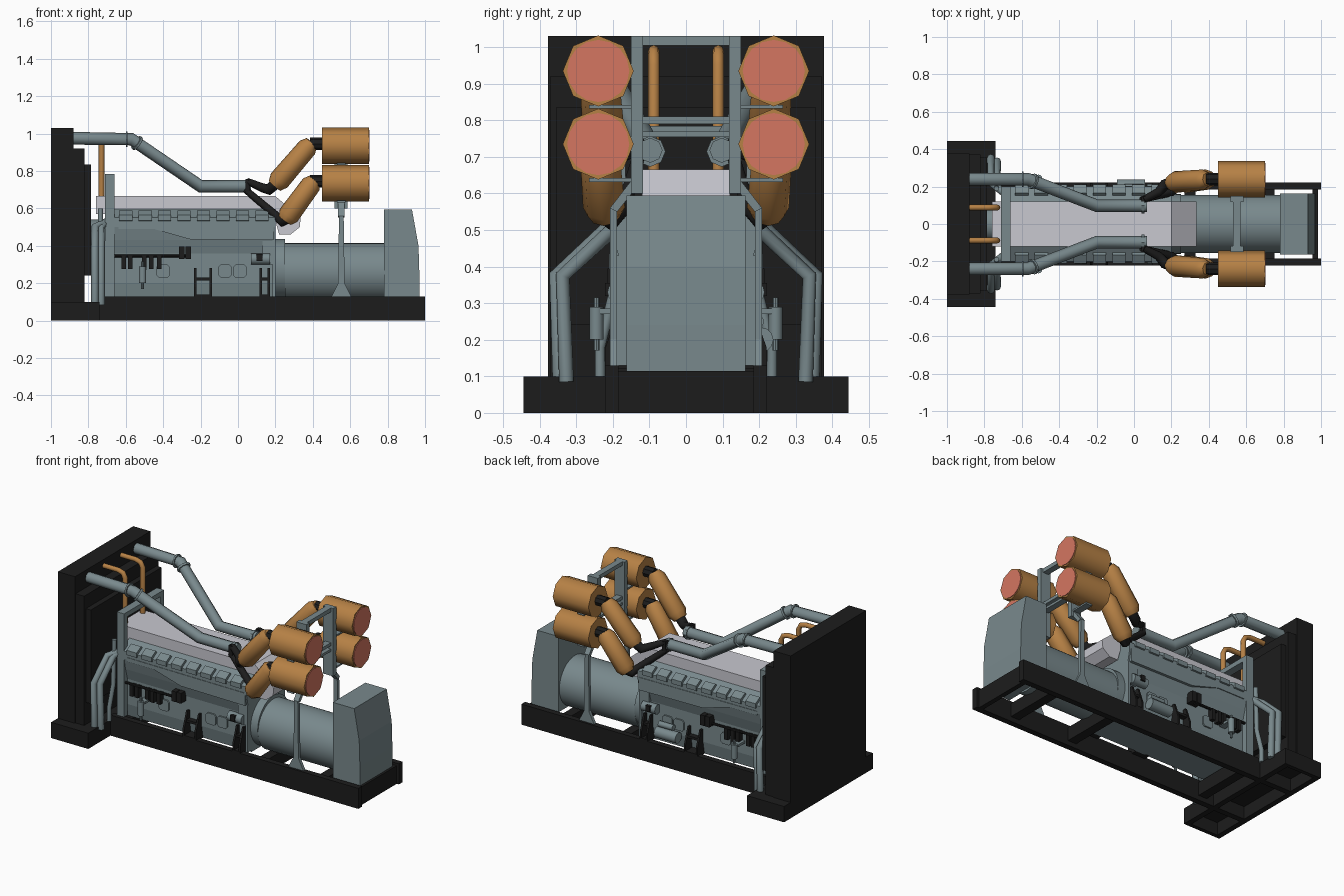
import bpy, bmesh, math
from mathutils import Vector


def material(name, r, g, b):
    m = bpy.data.materials.new(name)
    m.diffuse_color = (r, g, b, 1)
    return m


BLACK = material("frame black", 0.012, 0.012, 0.012)
GREY = material("machine grey", 0.19, 0.25, 0.265)
LIGHT = material("cover light grey", 0.58, 0.58, 0.63)
ORANGE = material("exhaust orange", 0.47, 0.22, 0.06)
RED = material("outlet red", 0.66, 0.18, 0.12)


def finish(name, bm, mat, smooth=0):
    bmesh.ops.recalc_face_normals(bm, faces=bm.faces[:])
    me = bpy.data.meshes.new(name)
    bm.to_mesh(me)
    bm.free()
    me.materials.append(mat)
    ob = bpy.data.objects.new(name, me)
    bpy.context.collection.objects.link(ob)
    if smooth:
        bpy.ops.object.select_all(action='DESELECT')
        ob.select_set(True)
        bpy.context.view_layer.objects.active = ob
        bpy.ops.object.shade_smooth_by_angle(angle=math.radians(smooth))
    return ob


def prism(name, profile, axis, a, b, mat):
    """Extrude a 2D profile from a to b along an axis."""
    place = {'x': lambda p, t: (t, p[0], p[1]),
             'y': lambda p, t: (p[0], t, p[1]),
             'z': lambda p, t: (p[0], p[1], t)}[axis]
    bm = bmesh.new()
    lo = [bm.verts.new(place(p, a)) for p in profile]
    hi = [bm.verts.new(place(p, b)) for p in profile]
    n = len(profile)
    bm.faces.new(lo)
    bm.faces.new(hi)
    for i in range(n):
        j = (i + 1) % n
        bm.faces.new((lo[i], lo[j], hi[j], hi[i]))
    return finish(name, bm, mat)


def box(name, x0, x1, y0, y1, z0, z1, mat):
    return prism(name, [(x0, y0), (x1, y0), (x1, y1), (x0, y1)], 'z', z0, z1, mat)


def rod(name, p, q, r, mat, sides=8, smooth=0):
    """Cylinder between two points."""
    p, q = Vector(p), Vector(q)
    bm = bmesh.new()
    bmesh.ops.create_cone(bm, cap_ends=True, segments=sides, radius1=r,
                          radius2=r, depth=(q - p).length)
    bm.transform((q - p).to_track_quat('Z', 'Y').to_matrix().to_4x4())
    bmesh.ops.translate(bm, verts=bm.verts[:], vec=(p + q) / 2)
    return finish(name, bm, mat, smooth)


def tube(name, points, radii, mat):
    """Eight-sided pipe along points, with one radius or one per point."""
    cu = bpy.data.curves.new(name, 'CURVE')
    cu.dimensions = '3D'
    cu.bevel_depth = 1
    cu.bevel_resolution = 2
    cu.use_fill_caps = True
    sp = cu.splines.new('POLY')
    sp.points.add(len(points) - 1)
    for i, p in enumerate(points):
        sp.points[i].co = (*p, 1)
        sp.points[i].radius = radii[i] if isinstance(radii, list) else radii
    tmp = bpy.data.objects.new(name + "_path", cu)
    bpy.context.collection.objects.link(tmp)
    dg = bpy.context.evaluated_depsgraph_get()
    bm = bmesh.new()
    bm.from_mesh(bpy.data.meshes.new_from_object(tmp.evaluated_get(dg)))
    bpy.data.objects.remove(tmp)
    return finish(name, bm, mat, 50)


# Skid base: hollow radiator foot, rails and cross beams
box("foot_top", -1, -0.74, -0.445, 0.445, 0.08, 0.10, BLACK)
box("foot_wall_left", -1, -0.965, -0.445, 0.445, 0, 0.08, BLACK)
box("foot_wall_right", -0.775, -0.74, -0.445, 0.445, 0, 0.08, BLACK)
box("end_beam", 0.955, 0.985, -0.19, 0.19, 0, 0.115, BLACK)
for x in (-0.66, 0.3, 0.72):
    box("cross_beam", x - 0.03, x + 0.03, -0.19, 0.19, 0.03, 0.115, BLACK)

# Radiator: stepped cabinet
box("radiator", -1, -0.88, -0.378, 0.378, 0.10, 1.03, BLACK)
box("radiator_core", -0.88, -0.82, -0.372, 0.372, 0.10, 0.92, BLACK)
box("fan_shroud", -0.82, -0.785, -0.355, 0.355, 0.24, 0.835, BLACK)
rod("fan_hub", (-0.79, 0, 0.45), (-0.70, 0, 0.45), 0.09, GREY, 16, 30)

# Engine block and light top cover
prism("engine_block", [(-0.15, 0.12), (0.15, 0.12), (0.165, 0.2), (0.165, 0.36),
                       (0.185, 0.43), (0.2, 0.50), (0.2, 0.55), (0.115, 0.60),
                       (-0.115, 0.60), (-0.2, 0.55), (-0.2, 0.50), (-0.185, 0.43),
                       (-0.165, 0.36), (-0.165, 0.2)], 'x', -0.68, 0.2, GREY)
prism("top_cover", [(-0.76, 0.57), (-0.76, 0.665), (0.2, 0.665), (0.335, 0.55),
                    (0.33, 0.50), (0.28, 0.46), (0.22, 0.46), (0.19, 0.57)],
      'y', -0.12, 0.12, LIGHT)

# Frame at the fan end of the engine
box("front_frame_beam", -0.71, -0.66, -0.2, 0.2, 0.755, 0.785, GREY)
box("front_frame_plate", -0.71, -0.67, -0.2, 0.2, 0.13, 0.57, GREY)

# Generator
rod("flywheel_housing", (0.2, 0, 0.275), (0.25, 0, 0.275), 0.16, GREY, 32, 30)
rod("generator_body", (0.25, 0, 0.258), (0.79, 0, 0.258), 0.156, GREY, 32, 30)
prism("generator_end_box", [(0.78, 0.115), (0.97, 0.115), (0.97, 0.24), (0.965, 0.40),
                            (0.93, 0.595), (0.78, 0.595)], 'y', -0.163, 0.163, GREY)

# Starter motor, on the back only
rod("starter_motor", (-0.09, 0.205, 0.20), (0.06, 0.205, 0.20), 0.034, GREY, 12, 40)
rod("starter_solenoid", (-0.05, 0.195, 0.25), (0.05, 0.195, 0.25), 0.018, GREY, 12, 40)

# Silencer rack cross pieces
for z0, z1 in ((1.005, 1.03), (0.79, 0.81), (0.755, 0.77)):
    box("rack_beam", 0.53, 0.57, -0.14, 0.14, z0, z1, GREY)

for s in (-1, 1):
    def P(*pts):
        return [(x, s * y, z) for x, y, z in pts]

    def sbox(name, x0, x1, y0, y1, z0, z1, mat):
        box(name, x0, x1, s * y0, s * y1, z0, z1, mat)

    sbox("foot_end_wall", -1, -0.74, 0.42, 0.445, 0, 0.09, BLACK)
    sbox("foot_rail", -0.98, -0.74, 0.185, 0.222, 0, 0.09, BLACK)
    sbox("side_rail", -0.74, 1, 0.185, 0.222, 0, 0.13, BLACK)
    sbox("front_frame_post", -0.71, -0.66, 0.165, 0.2, 0.13, 0.785, GREY)

    # Silencer rack legs, uprights and shelves
    prism("rack_leg", [(0.50, 0.13), (0.605, 0.13), (0.57, 0.2), (0.565, 0.56),
                       (0.54, 0.56), (0.535, 0.2)], 'y', s * 0.188, s * 0.208, GREY)
    prism("rack_leg_brace", [(s * 0.188, 0.55), (s * 0.208, 0.56), (s * 0.15, 0.635),
                             (s * 0.12, 0.635)], 'x', 0.535, 0.57, GREY)
    sbox("rack_upright", 0.515, 0.585, 0.118, 0.15, 0.60, 1.03, GREY)
    for z in (0.632, 0.832):
        sbox("rack_shelf", 0.53, 0.575, 0.12, 0.265, z, z + 0.01, GREY)

    # Silencers with red outlets and black inlets
    for z in (0.735, 0.935):
        rod("silencer", (0.45, s * 0.24, z), (0.70, s * 0.24, z), 0.097, ORANGE, 8, 50)
        rod("silencer_outlet", (0.697, s * 0.24, z), (0.704, s * 0.24, z), 0.085, RED, 16)
        rod("silencer_inlet", (0.385, s * 0.24, z + 0.01), (0.46, s * 0.24, z + 0.01),
            0.033, BLACK)
    # Tapered exhaust bodies and the black pipes feeding them
    for (xa, za), (xb, zb) in (((0.195, 0.72), (0.40, 0.96)), ((0.25, 0.535), (0.415, 0.76))):
        d = Vector((xb - xa, 0, zb - za))
        at = lambda t: (xa + d.x * t, s * (0.222 + 0.018 * t), za + d.z * t)
        tube("exhaust_body", [at(0), at(0.12), at(0.86), at(0.97)],
             [0.04, 0.058, 0.054, 0.036], ORANGE)
    tube("upper_exhaust_pipe", P((0.05, 0.13, 0.745), (0.13, 0.17, 0.71), (0.165, 0.21, 0.70),
                                 (0.21, 0.222, 0.74)), [0.018, 0.024, 0.03, 0.033], BLACK)
    tube("lower_exhaust_pipe", P((0.04, 0.13, 0.70), (0.20, 0.17, 0.565), (0.235, 0.205, 0.53),
                                 (0.265, 0.222, 0.55)), [0.018, 0.022, 0.03, 0.033], BLACK)
    sbox("exhaust_manifold", 0.04, 0.065, 0.12, 0.15, 0.68, 0.755, BLACK)

    # Long grey pipe from radiator to manifold, with flanges
    tube("upper_pipe", P((-0.89, 0.24, 0.975), (-0.57, 0.24, 0.97), (-0.20, 0.098, 0.718),
                         (0.07, 0.098, 0.718)), 0.034, GREY)
    rod("pipe_flange", *P((-0.60, 0.24, 0.97), (-0.59, 0.24, 0.97)), 0.042, GREY, 12)
    rod("pipe_flange", *P((-0.545, 0.23, 0.953), (-0.535, 0.226, 0.946)), 0.042, GREY, 12)
    rod("pipe_flange", *P((0.04, 0.098, 0.715), (0.055, 0.098, 0.715)), 0.042, GREY, 8)

    # Small orange vent pipe
    tube("vent_pipe", P((-0.73, 0.088, 0.62), (-0.73, 0.088, 0.95), (-0.745, 0.088, 0.98),
                        (-0.78, 0.088, 0.99), (-0.89, 0.088, 0.99)), 0.0155, ORANGE)

    # Coolant pipes beside the fan
    for x, dy in ((-0.765, 0.01), (-0.732, -0.008)):
        tube("coolant_pipe", P((x, 0.335 + dy, 0.085), (x, 0.345 + dy, 0.375),
                               (x, 0.21 + dy, 0.50), (-0.70, 0.17, 0.53)), 0.02, GREY)
    tube("coolant_pipe_small", P((-0.74, 0.235, 0.10), (-0.74, 0.235, 0.18),
                                 (-0.735, 0.2, 0.32), (-0.735, 0.19, 0.60)), 0.014, GREY)

    # Cylinder head blocks along the edge of the engine
    for i in range(8):
        x = -0.635 + i * 0.104
        prism("cylinder_head", [(s * 0.15, 0.575), (s * 0.165, 0.59), (s * 0.21, 0.565),
                                (s * 0.21, 0.535), (s * 0.18, 0.53)], 'x', x, x + 0.07, GREY)

    # Sloped side manifold and rails
    prism("side_manifold", [(-0.64, 0.49), (-0.45, 0.49), (-0.26, 0.435), (0.19, 0.43),
                            (0.19, 0.51), (-0.64, 0.515)], 'y', s * 0.15, s * 0.203, GREY)
    rod("fuel_rail", *P((-0.66, 0.185, 0.345), (-0.25, 0.185, 0.345)), 0.008, BLACK)
    for x in (-0.61, -0.575, -0.50, -0.465, -0.42):
        sbox("injection_pump", x - 0.012, x + 0.012, 0.16, 0.2, 0.275, 0.345, BLACK)
    for x in (-0.30, -0.265):
        sbox("black_unit", x - 0.015, x + 0.015, 0.16, 0.215, 0.33, 0.395, BLACK)

    # Filter canister with stem
    rod("filter", *P((-0.51, 0.245, 0.20), (-0.51, 0.245, 0.29)), 0.019, GREY, 12, 40)
    rod("filter_stem", *P((-0.51, 0.245, 0.17), (-0.51, 0.245, 0.315)), 0.008, GREY)
    sbox("filter_bracket", -0.53, -0.49, 0.155, 0.235, 0.27, 0.285, GREY)

    # Side housing near the flywheel
    rod("side_pump", *P((0.07, 0.185, 0.33), (0.17, 0.185, 0.33)), 0.03, GREY, 12, 40)
    sbox("housing_plate", 0.185, 0.2, 0.14, 0.188, 0.13, 0.43, GREY)
    sbox("housing_unit", 0.13, 0.19, 0.15, 0.185, 0.30, 0.425, GREY)
    sbox("pump_switch", 0.10, 0.13, 0.19, 0.222, 0.32, 0.355, BLACK)

    # Inspection plates
    for x in (-0.40, -0.07, 0.01):
        c = 0.012
        prism("inspection_plate", [(x - 0.035 + c, 0.23), (x + 0.035 - c, 0.23),
                                   (x + 0.035, 0.23 + c), (x + 0.035, 0.30 - c),
                                   (x + 0.035 - c, 0.30), (x - 0.035 + c, 0.30),
                                   (x - 0.035, 0.30 - c), (x - 0.035, 0.23 + c)],
              'y', s * 0.16, s * 0.174, GREY)

    # Black engine mounts
    for x0, x1 in ((-0.235, -0.14), (0.115, 0.17)):
        for x in (x0, x1 - 0.012):
            prism("mount_gusset", [(s * 0.155, 0.13), (s * 0.22, 0.13), (s * 0.22, 0.18),
                                   (s * 0.185, 0.28), (s * 0.155, 0.28)], 'x', x, x + 0.012, BLACK)
        sbox("mount_plate", x0, x1, 0.155, 0.2, 0.215, 0.23, BLACK)
        sbox("mount_foot", x0, x1, 0.14, 0.222, 0.12, 0.14, BLACK)
